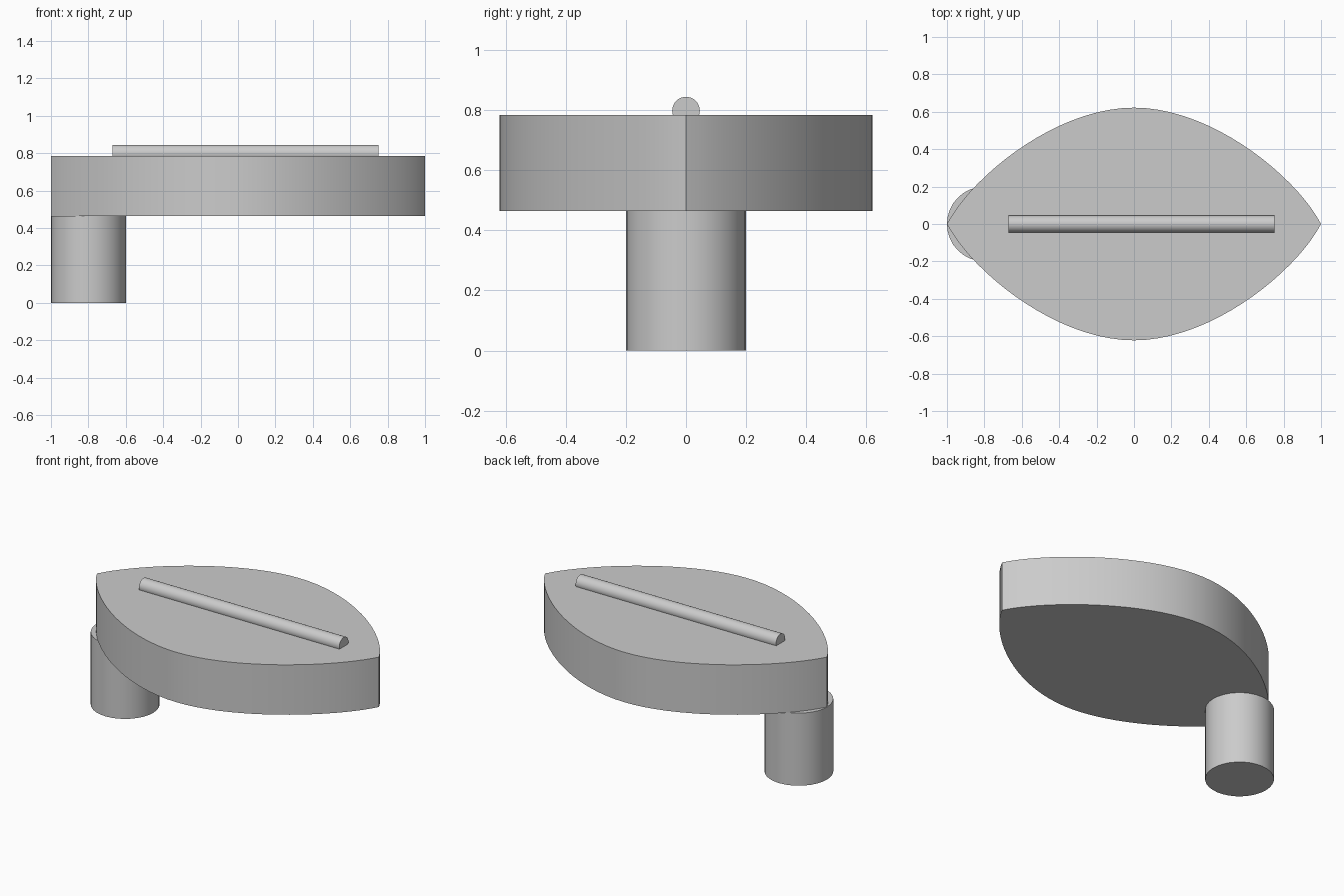
import bpy, bmesh, math
from mathutils import Matrix, Vector
from mathutils.geometry import interpolate_bezier

cube = bpy.data.objects.get("Cube")
if cube:
    bpy.data.objects.remove(cube, do_unlink=True)

GREY = (0.6, 0.6, 0.6, 1)
grey = bpy.data.materials.new("plain grey")
grey.use_nodes = True
grey.diffuse_color = GREY
grey.node_tree.nodes["Principled BSDF"].inputs["Base Color"].default_value = GREY


def finish(name, bm):
    bmesh.ops.recalc_face_normals(bm, faces=bm.faces)
    mesh = bpy.data.meshes.new(name)
    bm.to_mesh(mesh)
    bm.free()
    mesh.materials.append(grey)
    obj = bpy.data.objects.new(name, mesh)
    bpy.context.collection.objects.link(obj)
    bpy.ops.object.select_all(action="DESELECT")
    obj.select_set(True)
    bpy.context.view_layer.objects.active = obj
    bpy.ops.object.shade_smooth_by_angle(angle=math.radians(30))
    return obj


def cylinder(name, radius, length, matrix, sides):
    bm = bmesh.new()
    bmesh.ops.create_cone(bm, cap_ends=True, segments=sides, radius1=radius,
                          radius2=radius, depth=length, matrix=matrix)
    return finish(name, bm)


# Leaf-shaped slab: one quarter curve mirrored into a pointed outline
quarter = interpolate_bezier(Vector((-1, 0)), Vector((-0.87, 0.25)),
                             Vector((-0.42, 0.622)), Vector((0, 0.622)), 20)
quarter = [(p.x, p.y) for p in quarter]
half = quarter + [(-x, y) for x, y in reversed(quarter[:-1])]
outline = half + [(x, -y) for x, y in reversed(half[1:-1])]
bm = bmesh.new()
base = bm.faces.new([bm.verts.new((x, y, 0.465)) for x, y in outline])
new = bmesh.ops.extrude_face_region(bm, geom=[base])["geom"]
bmesh.ops.translate(bm, vec=(0, 0, 0.32),
                    verts=[v for v in new if isinstance(v, bmesh.types.BMVert)])
finish("leaf_slab", bm)

# Round leg under the right tip
cylinder("leg", 0.2, 0.465, Matrix.Translation((-0.8, 0, 0.2325)), 32)

# Rod half sunk along the top
cylinder("top_rod", 0.046, 1.42,
         Matrix.Translation((0.04, 0, 0.799)) @ Matrix.Rotation(math.pi / 2, 4, "Y"), 32)
